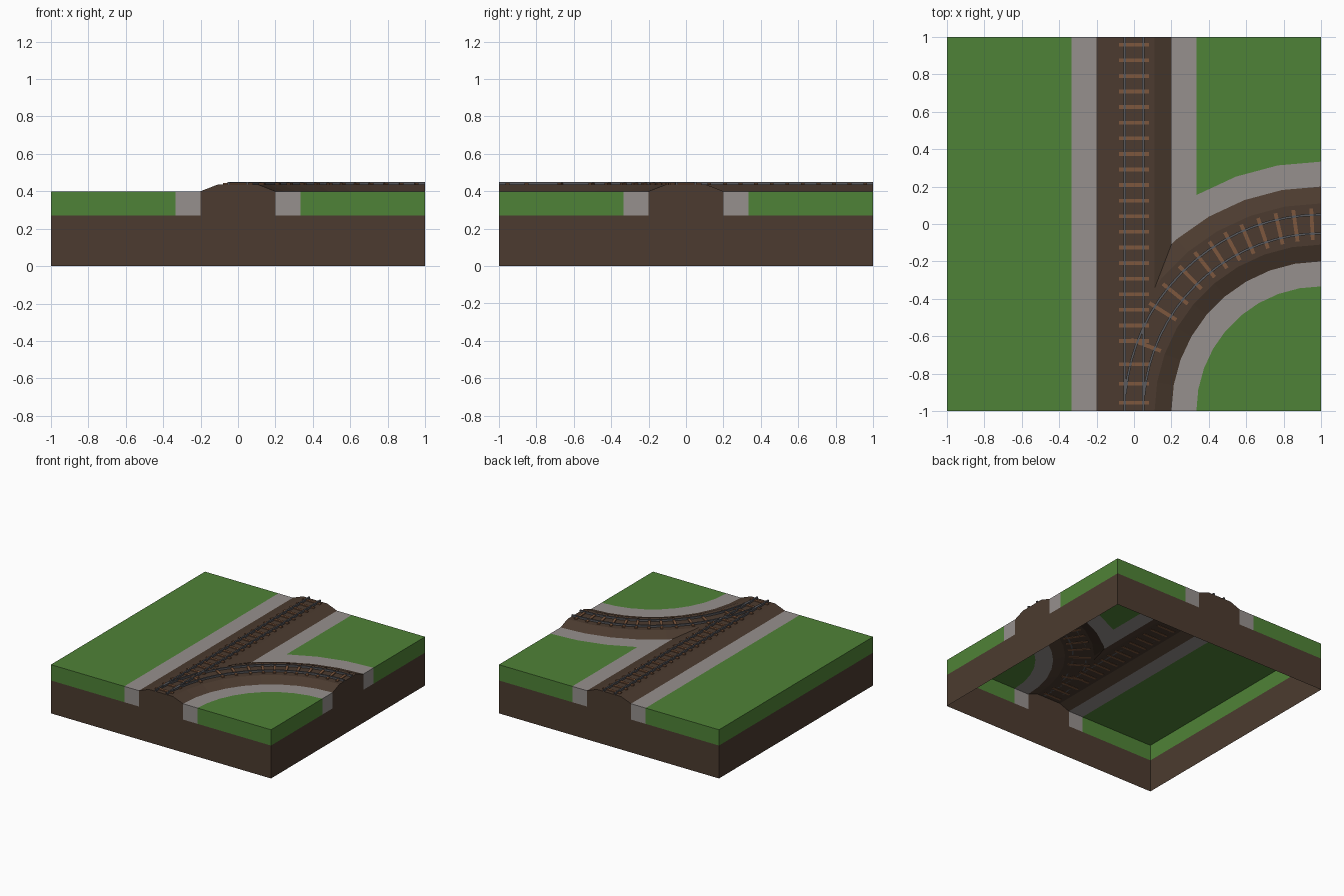
import bpy, bmesh
from math import sin, cos, radians
from mathutils import Vector, Matrix

if "Cube" in bpy.data.objects:
    bpy.data.objects.remove(bpy.data.objects["Cube"])

def material(name, rgb):
    m = bpy.data.materials.new(name)
    m.diffuse_color = (*rgb, 1)
    m.use_nodes = True
    m.node_tree.nodes["Principled BSDF"].inputs["Base Color"].default_value = m.diffuse_color
    return m

GRASS = material("grass", (0.078, 0.224, 0.038))
EARTH = material("earth", (0.072, 0.044, 0.029))
STONE = material("stone", (0.305, 0.28, 0.27))
WOOD = material("wood", (0.205, 0.095, 0.048))
STEEL = material("steel", (0.1, 0.1, 0.11))

TOP, BED, SPLIT = 0.40, 0.435, 0.27   # ground, ballast crown, soil line

def polar(r, deg, z=TOP):
    a = radians(deg)
    return (1 - r * cos(a), -1 + r * sin(a), z)

def arc(r, a0, a1, z=TOP):
    step = 10 if a1 > a0 else -10
    return [polar(r, a, z) for a in range(a0, a1 + step, step)]

def flat(points, z=TOP):
    return [(x, y, z) for x, y in points]

def strip(a, b):
    """Quads between two matching point rows."""
    return [[a[i], a[i + 1], b[i + 1], b[i]] for i in range(len(a) - 1)]

def finish(name, bm, mat):
    me = bpy.data.meshes.new(name)
    bm.to_mesh(me)
    bm.free()
    me.materials.append(mat)
    ob = bpy.data.objects.new(name, me)
    bpy.context.collection.objects.link(ob)
    return ob

def ground(name, polys, mat):
    """Top faces, plus a skirt wherever an edge lies on the tile border."""
    bm = bmesh.new()
    def face(pts, out):
        clean = []
        for p in pts:
            if p not in clean:
                clean.append(p)
        f = bm.faces.new([bm.verts.new(p) for p in clean])
        f.normal_update()
        if f.normal.dot(out) < 0:
            f.normal_flip()
    for poly in polys:
        face(poly, Vector((0, 0, 1)))
        for p, q in zip(poly, poly[1:] + poly[:1]):
            for ax in (0, 1):
                if abs(abs(p[ax]) - 1) < 1e-5 and abs(p[ax] - q[ax]) < 1e-5:
                    out = Vector((0, 0, 0))
                    out[ax] = p[ax]
                    face([p, q, (q[0], q[1], SPLIT), (p[0], p[1], SPLIT)], out)
    bmesh.ops.remove_doubles(bm, verts=bm.verts, dist=1e-5)
    return finish(name, bm, mat)

# grass areas
E = 1 / 3
ground("grass_left", [flat([(-1, -1), (-E, -1), (-E, 1), (-1, 1)])], GRASS)
ground("grass_back_right", [arc(4 / 3, 60, 90) + flat([(1, 1), (E, 1)])], GRASS)
ground("grass_inner_corner", [arc(2 / 3, 0, 90) + flat([(1, -1)])], GRASS)

# stone borders
J_LOW, J_TOP = (0.2, -0.109, TOP), (0.11, -0.344, BED)   # ballast junction
ground("border_left", [flat([(-E, -1), (-0.2, -1), (-0.2, 1), (-E, 1)])], STONE)
ground("border_back_right", [flat([(0.2, 1)]) + [J_LOW] + arc(1.2, 50, 90)
                             + arc(4 / 3, 90, 60) + flat([(E, 1)])], STONE)
ground("border_inner_corner", strip(arc(2 / 3, 0, 90), arc(0.8, 0, 90)), STONE)

# ballast bed: crown, then sloping shoulders
crown = (flat([(-0.11, -1)], BED) + arc(0.89, 0, 90, BED) + arc(1.11, 90, 40, BED)
         + [J_TOP] + flat([(0.11, 1), (-0.11, 1)], BED))
left = [(-0.2, -1, TOP), (-0.11, -1, BED), (-0.11, 1, BED), (-0.2, 1, TOP)]
right = [J_LOW, J_TOP, (0.11, 1, BED), (0.2, 1, TOP)]
inner = strip(arc(0.8, 0, 90), arc(0.89, 0, 90, BED))
outer = strip([J_TOP] + arc(1.11, 40, 90, BED), [J_LOW, J_LOW] + arc(1.2, 50, 90))
ground("ballast", [crown, left, right] + inner + outer, EARTH)

# soil walls, open underneath
bm = bmesh.new()
ring = [(-1, -1), (1, -1), (1, 1), (-1, 1)]
lo = [bm.verts.new((x, y, 0)) for x, y in ring]
hi = [bm.verts.new((x, y, SPLIT)) for x, y in ring]
for i in range(4):
    j = (i + 1) % 4
    bm.faces.new([lo[i], lo[j], hi[j], hi[i]])
finish("soil_walls", bm, EARTH)

# sleepers
def sleepers(name, places, size):
    bm = bmesh.new()
    for (x, y, _), deg in places:
        bmesh.ops.create_cube(bm, size=1, matrix=Matrix.Translation((x, y, 0.438))
                              @ Matrix.Rotation(radians(deg), 4, 'Z')
                              @ Matrix.Diagonal((*size, 1)))
    finish(name, bm, WOOD)

rows = [0.958 - k / 12 for k in range(20)] + [-0.75, -0.853, -0.955]
sleepers("straight_sleepers", [((0, y, 0), 0) for y in rows], (0.16, 0.02, 0.01))
turns = [20.6, 32.2, 38.8, 45.6] + [51.5 + 5.1 * k for k in range(8)]
sleepers("curved_sleepers", [(polar(1, a), -a) for a in turns], (0.17, 0.02, 0.01))

# rails: rectangular section swept along a path
def rail(name, path, sides):
    bm = bmesh.new()
    rows = []
    for p, s in zip(path, sides):
        p, s = Vector((p[0], p[1], 0)), Vector(s) * 0.006
        rows.append([bm.verts.new(p + k * s + Vector((0, 0, z)))
                     for k, z in ((-1, BED), (1, BED), (1, 0.45), (-1, 0.45))])
    for a, b in zip(rows, rows[1:]):
        for i in range(4):
            j = (i + 1) % 4
            bm.faces.new([a[i], a[j], b[j], b[i]])
    bm.faces.new(rows[0])
    bm.faces.new(rows[-1])
    bmesh.ops.recalc_face_normals(bm, faces=bm.faces)
    finish(name, bm, STEEL)

angles = [5 * k for k in range(1, 19)]
for side, x in (("left", -0.05), ("right", 0.05)):
    rail("straight_rail_" + side, [(x, -1), (x, 1)], [(1, 0, 0)] * 2)
    rail("curved_rail_" + side, [polar(1 - x, a) for a in angles],
         [(-cos(radians(a)), sin(radians(a)), 0) for a in angles])
